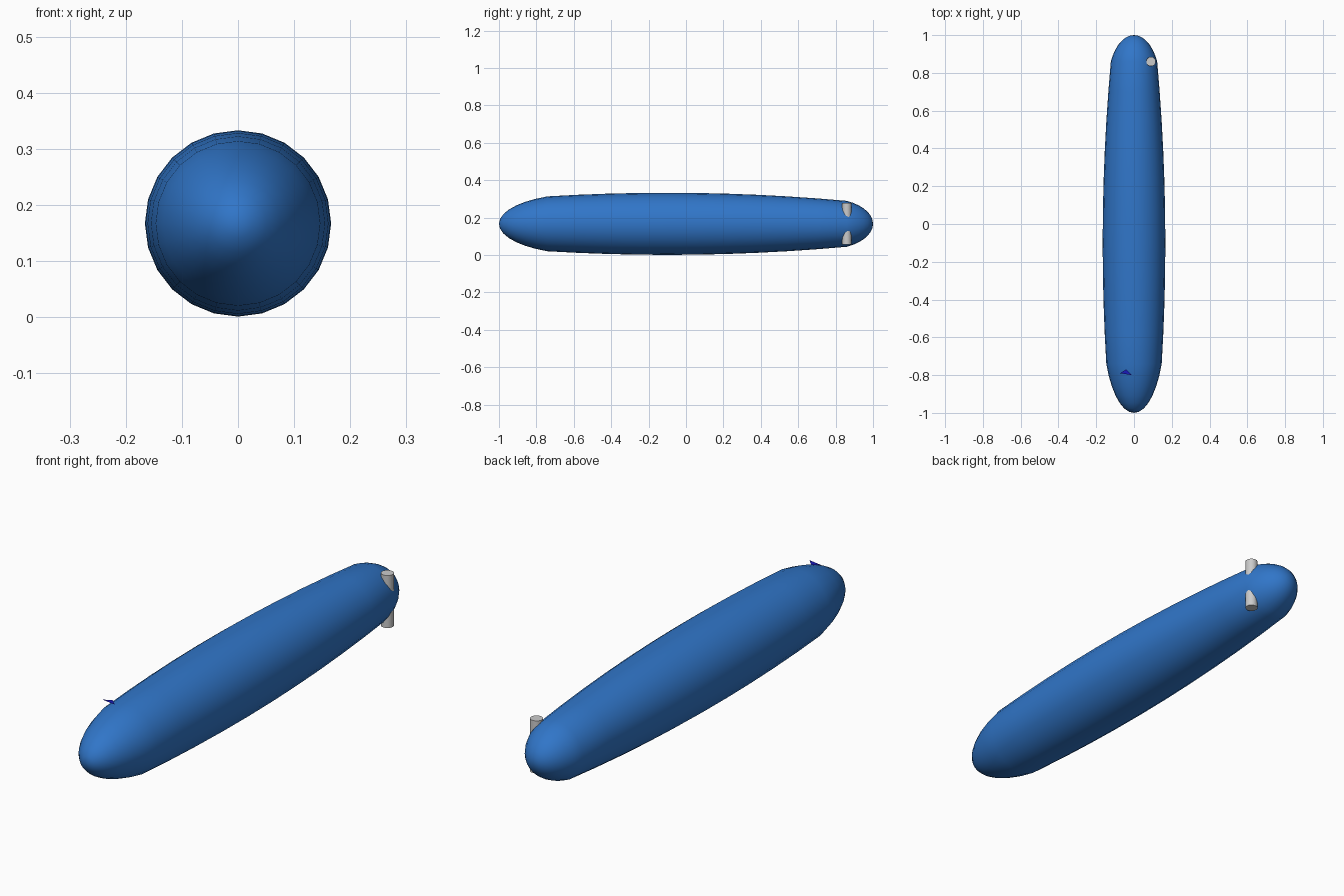
import bpy, bmesh
from math import sin, cos, pi, radians

if "Cube" in bpy.data.objects:
    bpy.data.objects.remove(bpy.data.objects["Cube"])

SIDES, AXIS_Z = 24, 0.167


def material(name, color):
    m = bpy.data.materials.new(name)
    m.diffuse_color = color
    m.use_nodes = True
    m.node_tree.nodes["Principled BSDF"].inputs["Base Color"].default_value = m.diffuse_color
    return m


def finish(name, bm, mat=None, smooth=True):
    me = bpy.data.meshes.new(name)
    bm.to_mesh(me)
    bm.free()
    ob = bpy.data.objects.new(name, me)
    bpy.context.collection.objects.link(ob)
    if mat:
        me.materials.append(mat)
    if smooth:
        bpy.ops.object.select_all(action='DESELECT')
        ob.select_set(True)
        bpy.context.view_layer.objects.active = ob
        bpy.ops.object.shade_smooth_by_angle(angle=radians(40))
    return ob


def body_radius(y):
    return 0.166 - 0.047 * (y + 0.1) ** 2


def cap(tip, base, steps=7, t_max=radians(65)):
    """Rounded end profile from just behind the tip to the body."""
    pts = []
    for i in range(1, steps + 1):
        t = t_max * i / steps
        y = tip + (base - tip) * (1 - cos(t)) / (1 - cos(t_max))
        pts.append((y, body_radius(base) * sin(t) / sin(t_max)))
    return pts


# Hull: rounded nose, gently tapering body, blunter tail, lathed along y
nose_y, tail_y = -0.74, 0.86
body = [(y, body_radius(y)) for y in
        (nose_y + (tail_y - nose_y) * i / 10 for i in range(1, 10))]
profile = cap(-1, nose_y) + body + cap(1, tail_y)[::-1]

bm = bmesh.new()
rings = [[bm.verts.new((r * sin(2 * pi * k / SIDES), y,
                        AXIS_Z + r * cos(2 * pi * k / SIDES)))
          for k in range(SIDES)] for y, r in profile]
for a, b in zip(rings, rings[1:]):
    for k in range(SIDES):
        n = (k + 1) % SIDES
        bm.faces.new((a[k], a[n], b[n], b[k]))
for y, ring in ((-1, rings[0]), (1, rings[-1])):
    tip = bm.verts.new((0, y, AXIS_Z))
    for k in range(SIDES):
        bm.faces.new((tip, ring[k], ring[(k + 1) % SIDES]))
bmesh.ops.recalc_face_normals(bm, faces=bm.faces)
finish("hull", bm, material("hull_blue", (0.03, 0.18, 0.58, 1)))

# Upright pin passing through the side of the tail
bm = bmesh.new()
bmesh.ops.create_cone(bm, cap_ends=True, segments=16, radius1=0.025,
                      radius2=0.025, depth=0.22)
bmesh.ops.translate(bm, verts=bm.verts, vec=(0.09, 0.86, AXIS_Z))
finish("tail_pin", bm)

# Tiny flat marker just above the nose
bm = bmesh.new()
bm.faces.new([bm.verts.new((x, y, 0.332)) for x, y in
              ((-0.074, -0.79), (-0.011, -0.80), (-0.042, -0.77))])
finish("nose_marker", bm, material("marker_blue", (0.01, 0.01, 0.5, 1)), False)
